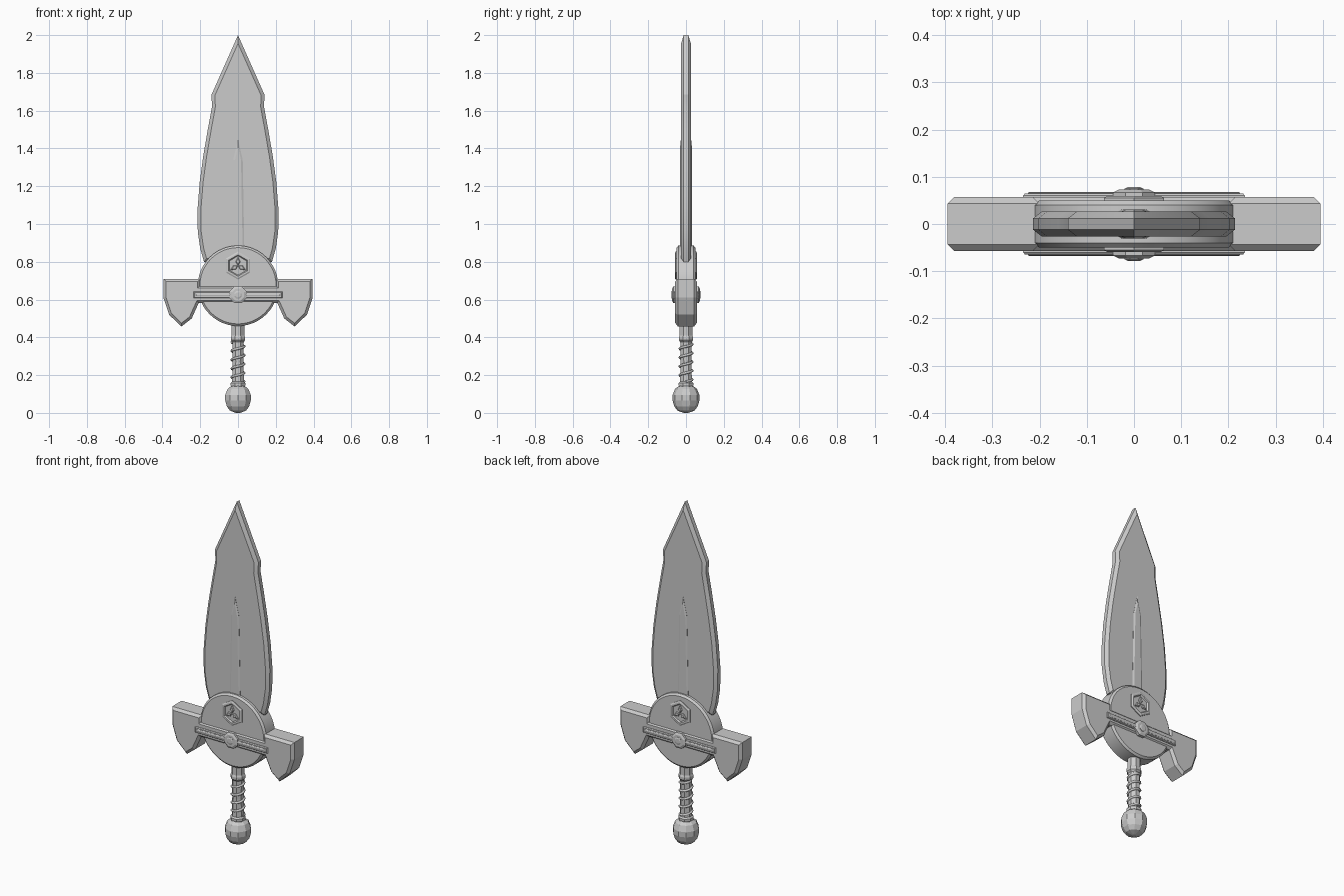
import bpy, bmesh, math
from mathutils import Vector

if "Cube" in bpy.data.objects:
    bpy.data.objects.remove(bpy.data.objects["Cube"])

steel = bpy.data.materials.new("steel_grey")
steel.diffuse_color = (0.6, 0.6, 0.6, 1)
steel.use_nodes = True
steel.node_tree.nodes["Principled BSDF"].inputs["Base Color"].default_value = steel.diffuse_color


def finish(name, bm, smooth=None):
    bmesh.ops.recalc_face_normals(bm, faces=bm.faces)
    me = bpy.data.meshes.new(name)
    bm.to_mesh(me)
    bm.free()
    ob = bpy.data.objects.new(name, me)
    bpy.context.collection.objects.link(ob)
    me.materials.append(steel)
    if smooth:
        bpy.ops.object.select_all(action='DESELECT')
        bpy.context.view_layer.objects.active = ob
        ob.select_set(True)
        bpy.ops.object.shade_smooth_by_angle(angle=math.radians(smooth))
    return ob


def inset(pts, d):
    """Mitred inward offset of a closed clockwise x-z outline."""
    out, n = [], len(pts)
    for i in range(n):
        p = Vector(pts[i])
        a = (p - Vector(pts[i - 1])).normalized()
        b = (Vector(pts[(i + 1) % n]) - p).normalized()
        na, nb = Vector((a.y, -a.x)), Vector((b.y, -b.x))
        out.append(p + (na + nb) * (d / (1 + na.dot(nb))))
    return out


def stack(name, layers, smooth=None, both=False):
    """Loft matching outlines given as (y, outline); optionally mirror to the back."""
    bm = bmesh.new()
    rings = [[bm.verts.new((p[0], y, p[1])) for p in o] for y, o in layers]
    for r, s in zip(rings, rings[1:]):
        for i in range(len(r)):
            j = (i + 1) % len(r)
            bm.faces.new((r[i], r[j], s[j], s[i]))
    bm.faces.new(rings[0])
    bm.faces.new(rings[-1])
    ob = finish(name, bm, smooth)
    if both:
        m = ob.modifiers.new("front_and_back", 'MIRROR')
        m.use_axis = (False, True, False)
        m.use_mirror_merge = False
    return ob


def slab(name, o, edge, face, d, smooth=None):
    """Plate centred on y = 0 with chamfered rims."""
    i = inset(o, d)
    return stack(name, [(-face, i), (-edge, o), (edge, o), (face, i)], smooth)


def badge(name, o, y0, y1, y2, d, smooth=None):
    """Raised chamfered plate on both faces."""
    return stack(name, [(-y0, o), (-y1, o), (-y2, inset(o, d))], smooth, True)


def symmetric(half):
    """Right half listed top to bottom, completed into a clockwise outline."""
    return half + [(-x, z) for x, z in reversed(half) if x > 0]


def ngon(cz, r, n, turn=0):
    return [(r * math.sin(turn + math.tau * k / n), cz + r * math.cos(turn + math.tau * k / n))
            for k in range(n)]


def lathe(name, profile, sides):
    bm = bmesh.new()
    rings = [[bm.verts.new((r * math.cos(math.tau * (k + .5) / sides),
                            r * math.sin(math.tau * (k + .5) / sides), z))
              for k in range(sides)] for r, z in profile]
    for r, s in zip(rings, rings[1:]):
        for i in range(sides):
            j = (i + 1) % sides
            bm.faces.new((r[i], r[j], s[j], s[i]))
    bm.faces.new(rings[0])
    bm.faces.new(rings[-1])
    return finish(name, bm)


# Leaf-shaped blade and its raised central rib
slab("blade", symmetric([(0, 2), (.14, 1.685), (.138, 1.62), (.16, 1.5), (.184, 1.36), (.203, 1.22),
                         (.214, 1.08), (.213, .96), (.2, .87), (.18, .8)]), .012, .026, .018, 20)
badge("blade_rib", symmetric([(0, 1.45), (.025, 1.34), (.034, .84)]), .02, .027, .031, .009)

# Round plate and crossguard with drooping wings
slab("round_plate", ngon(.673, .213, 48), .04, .05, .011, 30)
slab("crossguard", symmetric([(.2, .675), (.2, .71), (.395, .71), (.395, .61), (.365, .52),
                              (.3, .457), (.245, .5), (.208, .582)]), .043, .057, .014)

# Crossbar with a thin ridge
for name, w, h, y0, y1, y2 in (("crossbar", .235, .017, .05, .06, .065),
                               ("crossbar_ridge", .225, .007, .06, .066, .068)):
    badge(name, [(-w, .625 + h), (w, .625 + h), (w, .625 - h), (-w, .625 - h)], y0, y1, y2, .004)

# Central boss
badge("boss", ngon(.625, .048, 8, math.pi / 8), .05, .067, .073, .012)
badge("boss_stud", ngon(.625, .022, 8, math.pi / 8), .07, .075, .078, .007)

# Hexagonal frame with a recessed centre holding three spokes
hexa = ngon(.78, .074, 6)
stack("hexagon_frame", [(-.045, hexa), (-.055, hexa), (-.059, inset(hexa, .007)),
                        (-.059, inset(hexa, .015)), (-.052, inset(hexa, .02))], both=True)
for k in range(3):
    a = math.tau * k / 3
    kite = [(0, 0), (-.013, .02), (0, .046), (.013, .02)]
    kite = [(x * math.cos(a) + z * math.sin(a), .78 - x * math.sin(a) + z * math.cos(a)) for x, z in kite]
    badge("hexagon_spoke", kite, .05, .055, .059, .004)

# Grip with collars, and faceted pommel
lathe("grip", [(.036, .13), (.042, .145), (.042, .157), (.034, .165), (.031, .27), (.033, .375),
               (.041, .385), (.041, .4), (.036, .41), (.036, .47)], 8)
lathe("pommel", [(.012, 0), (.045, .012), (.062, .035), (.071, .065), (.071, .095), (.058, .127),
                 (.034, .145)], 10)

# Spiral grip wrap
cu = bpy.data.curves.new("grip_wrap", 'CURVE')
cu.dimensions = '3D'
cu.bevel_depth, cu.bevel_resolution, cu.use_fill_caps = .007, 1, True
turns, steps = 4.5, 54
sp = cu.splines.new('POLY')
sp.points.add(steps)
for i, p in enumerate(sp.points):
    a = math.tau * turns * i / steps
    p.co = (.033 * math.cos(a), .033 * math.sin(a), .165 + .21 * i / steps, 1)
wrap = bpy.data.objects.new("grip_wrap", cu)
bpy.context.collection.objects.link(wrap)
cu.materials.append(steel)
bpy.ops.object.select_all(action='DESELECT')
bpy.context.view_layer.objects.active = wrap
wrap.select_set(True)
bpy.ops.object.convert(target='MESH')
